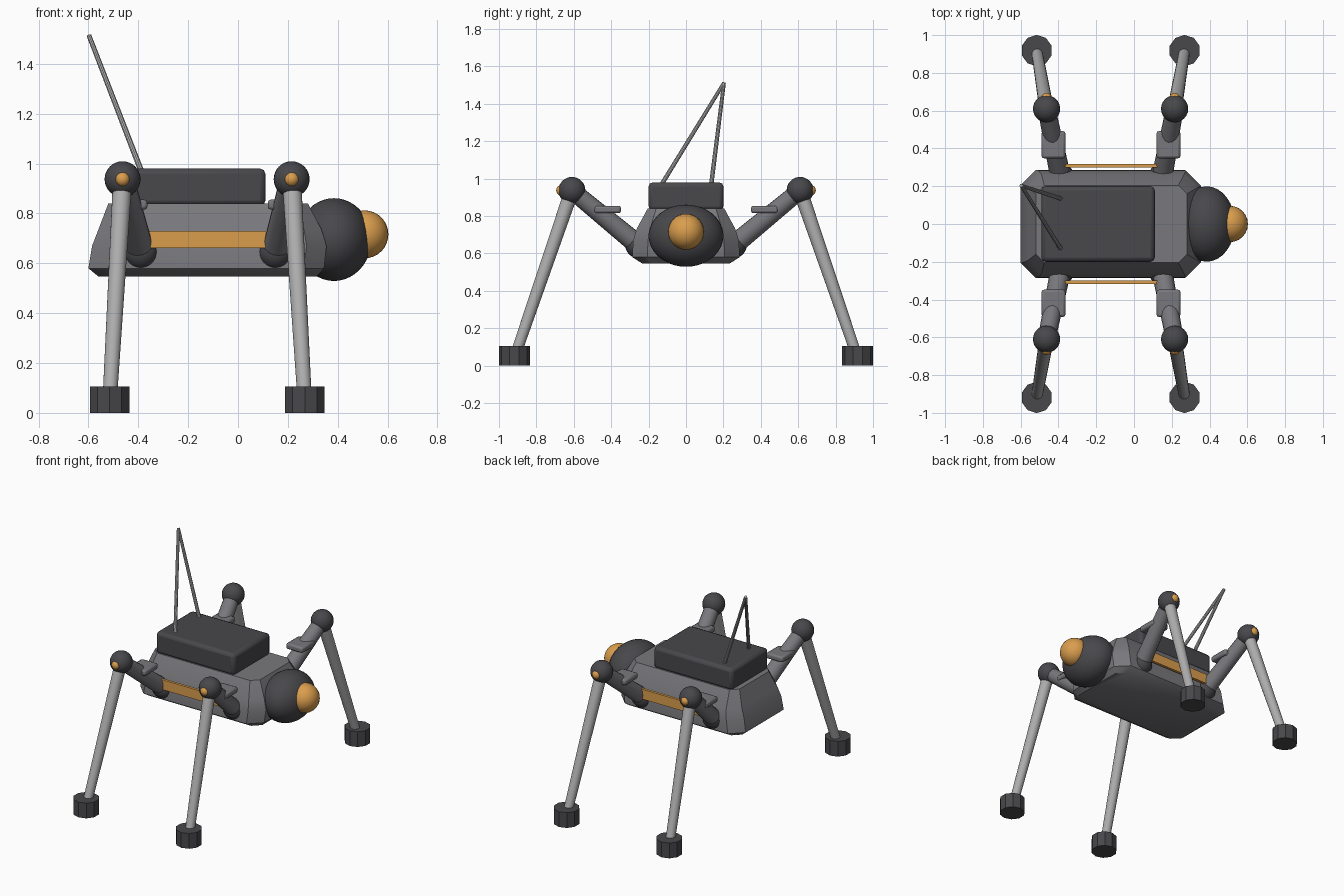
import bpy, bmesh, math
from mathutils import Vector

if "Cube" in bpy.data.objects:
    bpy.data.objects.remove(bpy.data.objects["Cube"])


def material(name, rgb):
    m = bpy.data.materials.new(name)
    m.diffuse_color = (*rgb, 1)
    m.use_nodes = True
    m.node_tree.nodes["Principled BSDF"].inputs["Base Color"].default_value = m.diffuse_color
    return m


GREY = material("mid grey", (0.19, 0.19, 0.205))
DARK = material("dark grey", (0.065, 0.065, 0.072))
LIGHT = material("light grey", (0.42, 0.42, 0.42))
GOLD = material("amber", (0.70, 0.34, 0.075))


def finish(name, mat, angle=35):
    ob = bpy.context.object
    ob.name = name
    ob.data.materials.append(mat)
    bpy.ops.object.transform_apply(location=False, rotation=False, scale=True)
    bpy.ops.object.shade_smooth_by_angle(angle=math.radians(angle))
    return ob


def ball(name, mat, loc, radii, seg=24):
    bpy.ops.mesh.primitive_uv_sphere_add(segments=seg, ring_count=seg * 2 // 3, radius=1, location=loc)
    bpy.context.object.scale = radii
    return finish(name, mat)


def rod(name, mat, a, b, r1, r2, sides=16):
    a, b = Vector(a), Vector(b)
    d = b - a
    bpy.ops.mesh.primitive_cone_add(vertices=sides, radius1=r1, radius2=r2, depth=d.length, location=(a + b) / 2)
    bpy.context.object.rotation_euler = d.to_track_quat('Z', 'Y').to_euler()
    return finish(name, mat)


def box(name, mat, lo, hi, bevel=0.0, segments=1):
    lo, hi = Vector(lo), Vector(hi)
    bpy.ops.mesh.primitive_cube_add(size=1, location=(lo + hi) / 2)
    bpy.context.object.scale = hi - lo
    ob = finish(name, mat)
    if bevel:
        mod = ob.modifiers.new("bevel", 'BEVEL')
        mod.width = bevel
        mod.segments = segments
    return ob


# body: stacked chamfered rectangles (z, x min, x max, half width, chamfer)
bm = bmesh.new()
rings = []
for z, x0, x1, w, c in [(0.547, -0.56, 0.315, 0.235, 0.05), (0.58, -0.60, 0.345, 0.287, 0.08),
                        (0.67, -0.585, 0.355, 0.283, 0.08), (0.735, -0.56, 0.335, 0.262, 0.07),
                        (0.84, -0.52, 0.28, 0.205, 0.045)]:
    pts = [(x0 + c, -w), (x1 - c, -w), (x1, -w + c), (x1, w - c),
           (x1 - c, w), (x0 + c, w), (x0, w - c), (x0, -w + c)]
    rings.append([bm.verts.new((x, y, z)) for x, y in pts])
for low, high in zip(rings, rings[1:]):
    for i in range(8):
        j = (i + 1) % 8
        bm.faces.new((low[i], low[j], high[j], high[i]))
bm.faces.new(rings[0][::-1])
bm.faces.new(rings[-1])
mesh = bpy.data.meshes.new("body")
bm.to_mesh(mesh)
bm.free()
body = bpy.data.objects.new("body", mesh)
bpy.context.collection.objects.link(body)
bpy.ops.object.select_all(action='DESELECT')
body.select_set(True)
bpy.context.view_layer.objects.active = body
finish("body", GREY)

# equipment pack on the back
box("back_pack", DARK, (-0.49, -0.2, 0.83), (0.11, 0.2, 0.98), 0.022, 2)

# head and eye
ball("head", DARK, (0.385, 0, 0.695), (0.15, 0.2, 0.166), 32)
ball("eye", GOLD, (0.508, 0, 0.716), (0.095, 0.096, 0.096), 24)

# two antennas meeting at one tip
for side, y in (("left", 0.135), ("right", -0.13)):
    rod("antenna_" + side, LIGHT, (-0.388, y, 0.97), (-0.597, 0.203, 1.512), 0.012, 0.01, 10)

for side, s in (("left", 1), ("right", -1)):
    # side stripe
    box("side_stripe_" + side, GOLD, (-0.38, s * 0.308 - 0.009, 0.662), (0.14, s * 0.308 + 0.009, 0.73))

    # legs: hip x, knee x, foot x
    for end, hx, kx, fx in (("rear", -0.39, -0.463, -0.515), ("front", 0.15, 0.215, 0.268)):
        tag = end + "_" + side
        hip = (hx, s * 0.255, 0.645)
        knee = (kx, s * 0.61, 0.937)
        ball("hip_" + tag, DARK, hip, (0.07,) * 3)
        rod("thigh_" + tag, GREY, hip, knee, 0.055, 0.047)
        ball("knee_" + tag, DARK, knee, (0.072,) * 3)
        ball("knee_cap_" + tag, GOLD, (kx, s * 0.664, 0.937), (0.03,) * 3, 16)
        rod("shin_" + tag, LIGHT, knee, (fx, s * 0.918, 0.04), 0.039, 0.029)
        rod("foot_" + tag, DARK, (fx, s * 0.918, 0), (fx, s * 0.918, 0.105), 0.083, 0.083, 10)
        # armour plate resting on the thigh
        px = hx + (kx - hx) * 0.5
        box("thigh_plate_" + tag, GREY, (px - 0.063, s * 0.42 - 0.072, 0.815),
            (px + 0.063, s * 0.42 + 0.072, 0.855), 0.012, 2)
